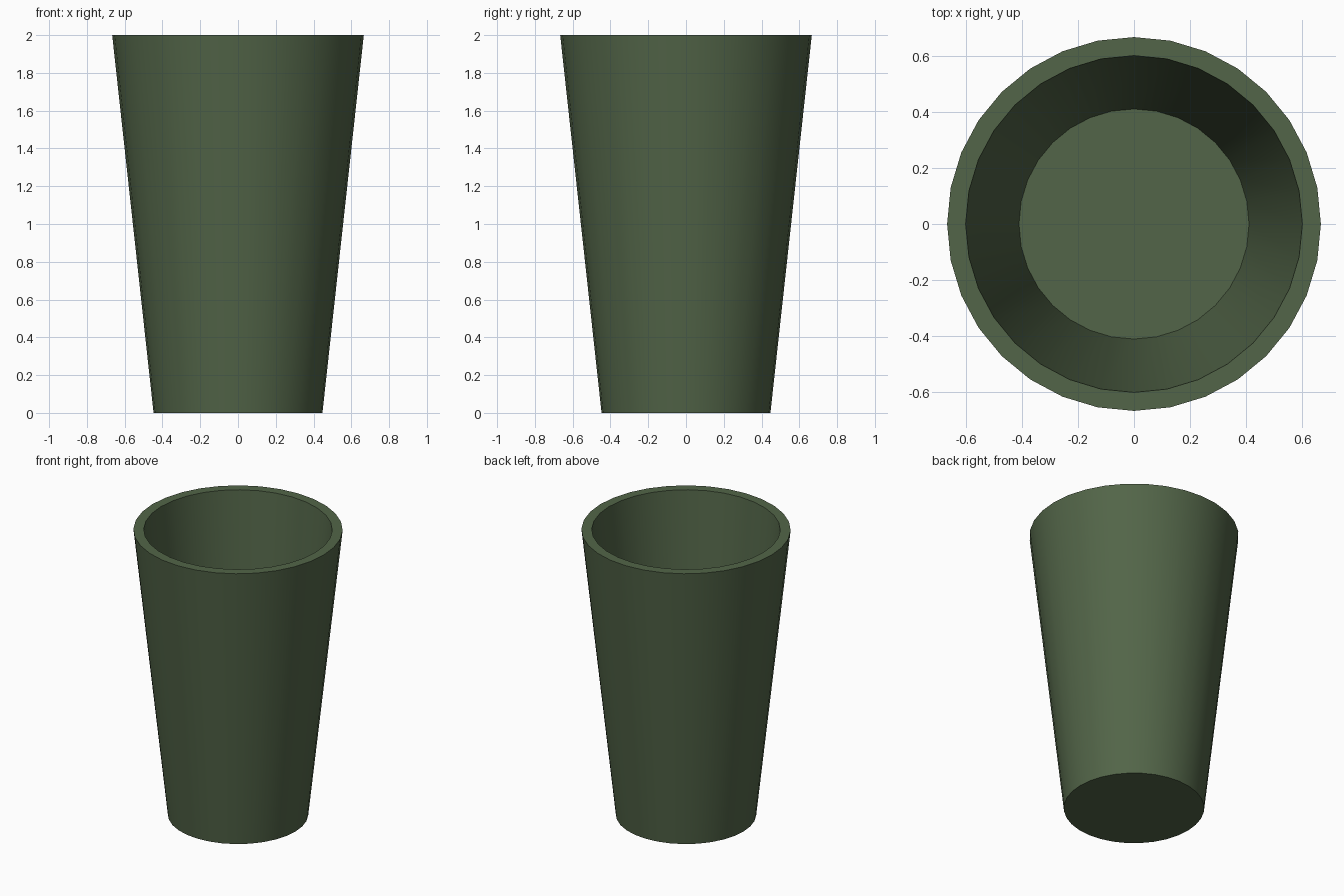
import bpy, bmesh
from math import cos, sin, pi, radians

if "Cube" in bpy.data.objects:
    bpy.data.objects.remove(bpy.data.objects["Cube"])

SIDES = 32
# Profile (radius, height): outer base, outer rim, inner rim, inner floor
PROFILE = [(0.447, 0.0), (0.666, 2.0), (0.6, 2.0), (0.41, 0.07)]

# Tapered cup, turned from the profile
bm = bmesh.new()
rings = [[bm.verts.new((r * cos(2 * pi * i / SIDES), r * sin(2 * pi * i / SIDES), z))
          for i in range(SIDES)] for r, z in PROFILE]
for a, b in zip(rings, rings[1:]):
    for i in range(SIDES):
        j = (i + 1) % SIDES
        bm.faces.new((a[i], a[j], b[j], b[i]))

# Underside and inner floor
bm.faces.new(rings[0][::-1])
bm.faces.new(rings[-1])
bmesh.ops.recalc_face_normals(bm, faces=bm.faces)

mesh = bpy.data.meshes.new("cup")
bm.to_mesh(mesh)
bm.free()
cup = bpy.data.objects.new("cup", mesh)
bpy.context.collection.objects.link(cup)

# Dark green finish
green = bpy.data.materials.new("dark_green")
green.diffuse_color = (0.085, 0.13, 0.065, 1)
green.use_nodes = True
green.node_tree.nodes["Principled BSDF"].inputs["Base Color"].default_value = green.diffuse_color
mesh.materials.append(green)

# Smooth walls with crisp rim and base edges
bpy.context.view_layer.objects.active = cup
cup.select_set(True)
bpy.ops.object.shade_smooth_by_angle(angle=radians(30))
